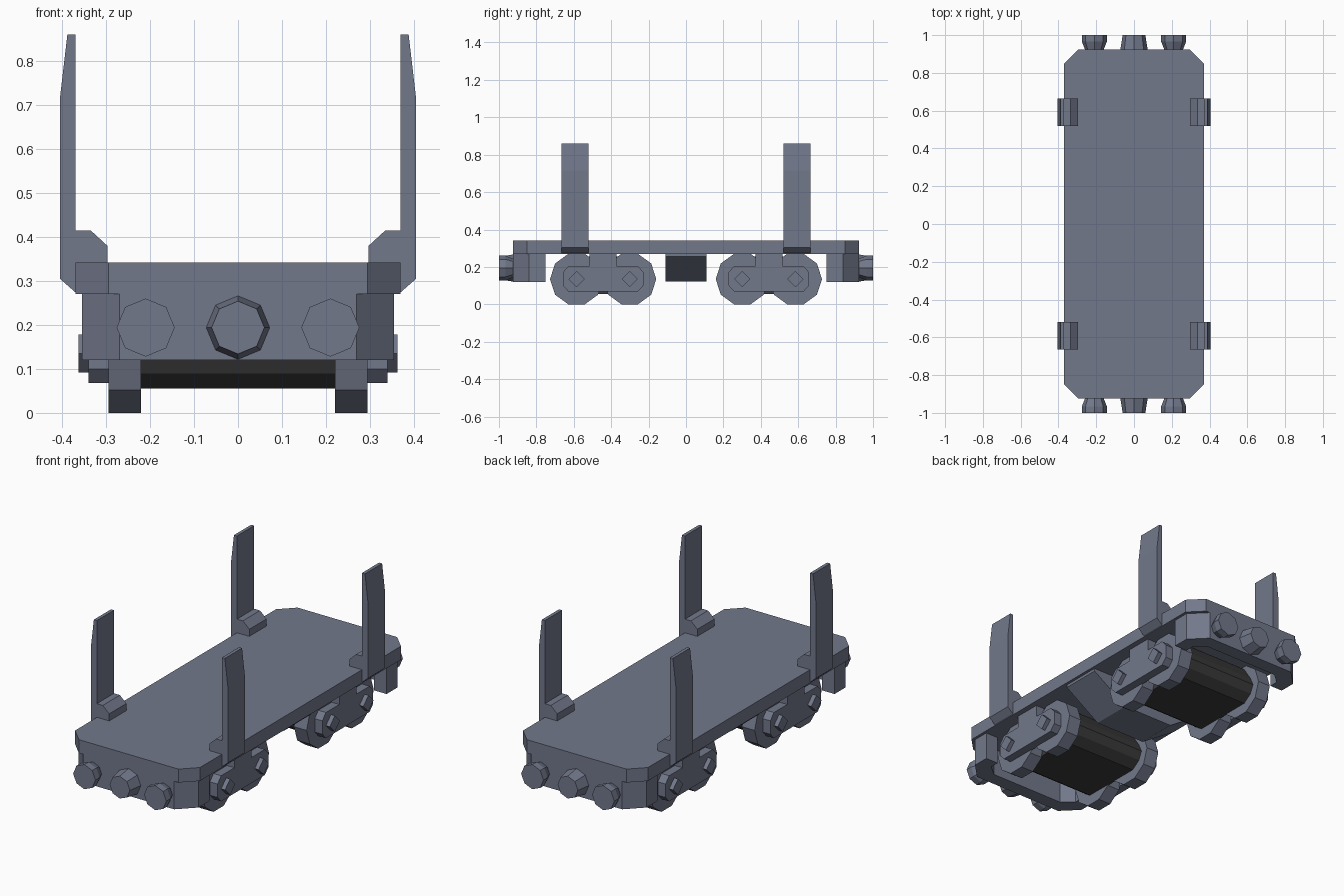
import bpy, bmesh
from math import sin, cos, tau

cube = bpy.data.objects.get("Cube")
if cube:
    bpy.data.objects.remove(cube, do_unlink=True)


def material(name, colour):
    m = bpy.data.materials.new(name)
    m.use_nodes = True
    m.diffuse_color = colour
    m.node_tree.nodes["Principled BSDF"].inputs["Base Color"].default_value = colour
    return m


SLATE = material("slate grey", (0.17, 0.19, 0.26, 1))
DARK = material("charcoal", (0.045, 0.045, 0.047, 1))


def loft(name, axis, rings, mat=SLATE):
    """Joins matching outlines [(position, points)] along an axis and caps both ends."""
    bm = bmesh.new()
    place = {"x": lambda p, d: (d, p[0], p[1]),
             "y": lambda p, d: (p[0], d, p[1]),
             "z": lambda p, d: (p[0], p[1], d)}[axis]
    loops = [[bm.verts.new(place(p, d)) for p in pts] for d, pts in rings]
    n = len(loops[0])
    for lower, upper in zip(loops, loops[1:]):
        for i in range(n):
            j = (i + 1) % n
            bm.faces.new((lower[i], lower[j], upper[j], upper[i]))
    bm.faces.new(loops[0])
    bm.faces.new(loops[-1])
    bmesh.ops.recalc_face_normals(bm, faces=bm.faces)
    mesh = bpy.data.meshes.new(name)
    bm.to_mesh(mesh)
    bm.free()
    mesh.materials.append(mat)
    ob = bpy.data.objects.new(name, mesh)
    bpy.context.collection.objects.link(ob)
    return ob


def prism(name, axis, start, end, pts, mat=SLATE):
    return loft(name, axis, [(start, pts), (end, pts)], mat)


def ngon(u, v, r, n):
    return [(u + r * cos(tau * i / n), v + r * sin(tau * i / n)) for i in range(n)]


def mirrored(half):
    """Closes a half outline by reflecting it in the first coordinate."""
    return half + [(-u, v) for u, v in reversed(half)]


# Deck with cut corners
prism("deck", "z", 0.27, 0.342,
      mirrored([(0.295, -0.925), (0.37, -0.85), (0.37, 0.85), (0.295, 0.925)]))

# Cross beam under the middle
prism("centre_beam", "y", -0.11, 0.11, mirrored([(0.15, 0.122), (0.355, 0.255), (0.355, 0.271)]))

# End beams, with couplers and bumpers
beam = mirrored([(0.27, 0.925), (0.355, 0.84), (0.355, 0.75), (0.28, 0.75), (0.28, 0.80), (0.22, 0.85)])
for end, s in (("front", -1), ("back", 1)):
    prism(end + "_beam", "z", 0.12, 0.271, [(x, s * y) for x, y in beam])
    loft(end + "_coupler", "y", [(s * 0.92, ngon(0, 0.194, 0.073, 8)),
                                 (s * 1.0, ngon(0, 0.194, 0.06, 8))])
    for side, x in (("right", -0.21), ("left", 0.21)):
        loft(f"{end}_{side}_bumper", "y", [(s * d, ngon(x, 0.194, r, 8)) for d, r in
                                           ((0.92, 0.048), (0.965, 0.066), (1.0, 0.066))])

# Wheel trucks
for end, s in (("front", -1), ("back", 1)):
    mid = s * 0.443
    body = mirrored([(0.17, 0.055), (0.22, 0.09), (0.24, 0.135), (0.22, 0.18), (0.17, 0.255)])
    prism(end + "_truck_body", "x", -0.225, 0.225, [(mid + u, v) for u, v in body], DARK)
    plate = mirrored([(0.185, 0.068), (0.215, 0.1), (0.215, 0.172), (0.185, 0.205),
                      (0.072, 0.205), (0.072, 0.271)])
    for side, m in (("right", -1), ("left", 1)):
        tag = f"{end}_{side}_"
        prism(tag + "truck_plate", "x", m * 0.29, m * 0.34, [(mid + u, v) for u, v in plate])
        for k in (-1, 1):
            y = mid + k * 0.142
            prism(tag + "wheel", "x", m * 0.22, m * 0.295, ngon(y, 0.135, 0.142, 10))
            prism(tag + "axle_cap", "x", m * 0.335, m * 0.363, ngon(y, 0.135, 0.043, 4))

# Upright stakes with stepped feet
stake = [(0.365, 0.27), (0.405, 0.305), (0.405, 0.715), (0.388, 0.86), (0.37, 0.86),
         (0.37, 0.415), (0.335, 0.415), (0.297, 0.38), (0.297, 0.335), (0.365, 0.335)]
for end, s in (("front", -1), ("back", 1)):
    for side, m in (("right", -1), ("left", 1)):
        prism(f"{end}_{side}_stake", "y", s * 0.52, s * 0.665, [(m * x, z) for x, z in stake])
